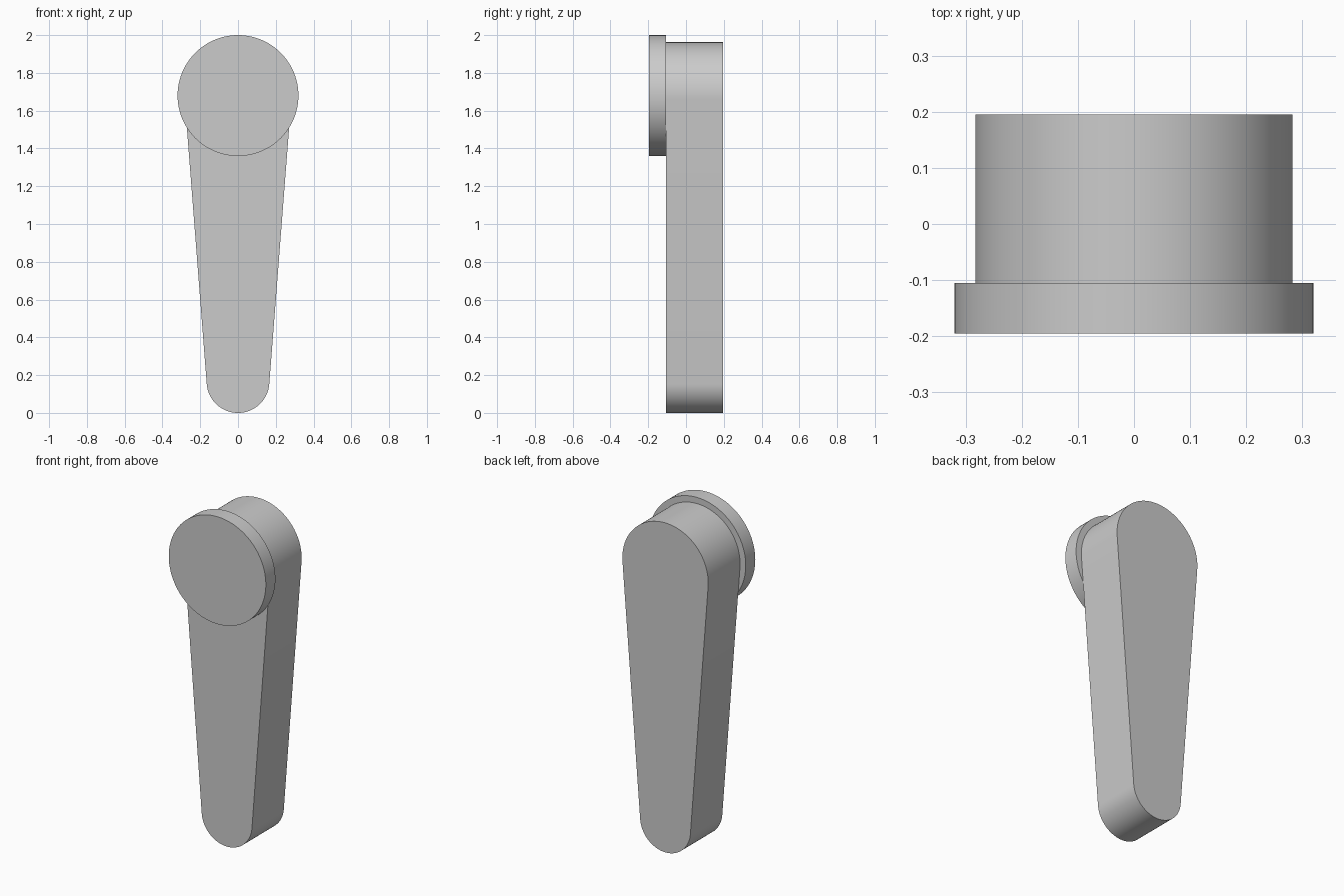
import bpy
import bmesh
from math import sin, cos, pi, asin, radians

cube = bpy.data.objects.get("Cube")
if cube:
    bpy.data.objects.remove(cube, do_unlink=True)

grey = bpy.data.materials.new("light_grey")
grey.use_nodes = True
colour = (0.6, 0.6, 0.6, 1)
grey.diffuse_color = colour
grey.node_tree.nodes["Principled BSDF"].inputs["Base Color"].default_value = colour


def arc(radius, height, start, end, steps):
    """Points of an arc in the x-z plane, centred on x = 0."""
    angles = [start + (end - start) * i / steps for i in range(steps + 1)]
    return [(radius * cos(a), height + radius * sin(a)) for a in angles]


def extruded(name, outline, front, back):
    """Solid made by extruding an x-z outline from front to back along y."""
    bm = bmesh.new()
    face = bm.faces.new([bm.verts.new((x, front, z)) for x, z in outline])
    grown = bmesh.ops.extrude_face_region(bm, geom=[face], use_keep_orig=True)
    moved = [v for v in grown["geom"] if isinstance(v, bmesh.types.BMVert)]
    bmesh.ops.translate(bm, verts=moved, vec=(0, back - front, 0))
    bmesh.ops.recalc_face_normals(bm, faces=bm.faces)
    mesh = bpy.data.meshes.new(name)
    bm.to_mesh(mesh)
    bm.free()
    mesh.materials.append(grey)
    obj = bpy.data.objects.new(name, mesh)
    bpy.context.collection.objects.link(obj)
    bpy.ops.object.select_all(action="DESELECT")
    obj.select_set(True)
    bpy.context.view_layer.objects.active = obj
    bpy.ops.object.shade_smooth_by_angle(angle=radians(30))
    return obj


pivot, top_radius, tip_radius = 1.68, 0.283, 0.166
front, seam, back = -0.195, -0.105, 0.195

# Tapered arm: two round ends joined by their common tangents
tilt = asin((top_radius - tip_radius) / (pivot - tip_radius))
arm = arc(top_radius, pivot, -tilt, pi + tilt, 64)
arm += arc(tip_radius, tip_radius, pi + tilt, 2 * pi - tilt, 64)
extruded("lever_arm", arm, seam, back)

# Round cap on the front of the wide end
extruded("round_cap", arc(0.32, pivot, 0, 2 * pi, 96)[:-1], front, seam)
